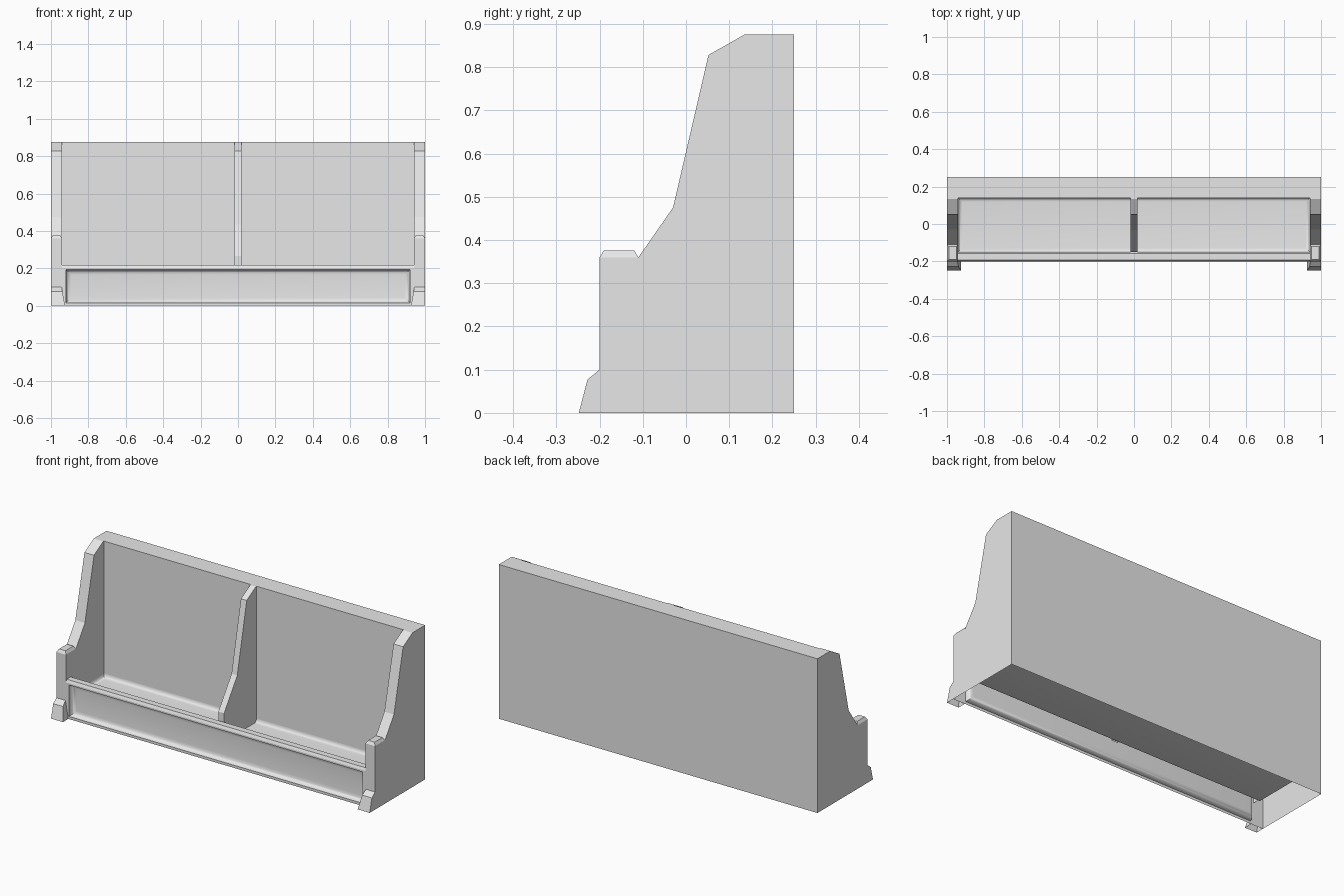
import bpy, bmesh, math
from mathutils import Vector

cube = bpy.data.objects.get("Cube")
if cube:
    bpy.data.objects.remove(cube, do_unlink=True)

GREY = (0.8, 0.8, 0.8, 1.0)
mat = bpy.data.materials.new("light_grey")
mat.use_nodes = True
mat.diffuse_color = GREY
mat.node_tree.nodes["Principled BSDF"].inputs["Base Color"].default_value = GREY

INNER = 0.94    # inner face of the side panels
FRONT = -0.2    # front of the apron
LIP = -0.15     # inner face of the front lip
BACK = 0.14     # front face of the back panel
FLOOR = 0.125   # height where walls run into the tray


def finish(name, bm, smooth=False):
    mesh = bpy.data.meshes.new(name)
    bm.to_mesh(mesh)
    bm.free()
    mesh.materials.append(mat)
    ob = bpy.data.objects.new(name, mesh)
    bpy.context.collection.objects.link(ob)
    if smooth:
        bpy.ops.object.select_all(action='DESELECT')
        ob.select_set(True)
        bpy.context.view_layer.objects.active = ob
        bpy.ops.object.shade_smooth_by_angle(angle=math.radians(35))
    return ob


def drop(bm, test):
    bm.normal_update()
    gone = [f for f in bm.faces if test(f.normal, f.calc_center_median())]
    bmesh.ops.delete(bm, geom=gone, context='FACES')


def face_towards(bm, direction):
    bm.normal_update()
    total = sum((f.normal * f.calc_area() for f in bm.faces), Vector())
    if total.dot(Vector(direction)) < 0:
        bmesh.ops.reverse_faces(bm, faces=bm.faces[:])


def bridge(bm, a, b, closed=True):
    for i in range(len(a) if closed else len(a) - 1):
        j = (i + 1) % len(a)
        bm.faces.new((a[i], a[j], b[j], b[i]))


def prism(profile, x0, x1):
    """Profile in (y, z) extruded along x, open underneath."""
    bm = bmesh.new()
    a, b = ([bm.verts.new((x, y, z)) for y, z in profile] for x in (x0, x1))
    bridge(bm, a, b)
    bm.faces.new(a)
    bm.faces.new(b)
    bmesh.ops.recalc_face_normals(bm, faces=bm.faces[:])
    drop(bm, lambda n, c: n.z < -0.99)
    return bm


def cut_at_floor(bm, test):
    """Removes wall faces hidden below the tray."""
    bmesh.ops.bisect_plane(bm, geom=bm.verts[:] + bm.edges[:] + bm.faces[:],
                           plane_co=(0, 0, FLOOR), plane_no=(0, 0, 1))
    drop(bm, lambda n, c: c.z < FLOOR and test(n))


def dish(name, rect, radius, place, direction, frame=None):
    """Rectangular recess with coved edges and an optional flat frame."""
    bm = bmesh.new()

    def loop(r, inset, depth):
        u0, u1, v0, v1 = r
        pts = ((u0 + inset, v0 + inset), (u1 - inset, v0 + inset),
               (u1 - inset, v1 - inset), (u0 + inset, v1 - inset))
        return [bm.verts.new(place(u, v, depth)) for u, v in pts]

    loops = [loop(frame, 0, 0)] if frame else []
    steps = 6
    for i in range(steps + 1):
        a = i / steps * math.pi / 2
        loops.append(loop(rect, radius * (1 - math.cos(a)), radius * math.sin(a)))
    for a, b in zip(loops, loops[1:]):
        bridge(bm, a, b)
    bm.faces.new(loops[-1])
    face_towards(bm, direction)
    return finish(name, bm, smooth=True)


# Side panels, arm caps and feet
side_profile = [(0.25, 0), (0.25, 0.875), (0.135, 0.875), (0.052, 0.828),
                (-0.03, 0.475), (-0.11, 0.36), (FRONT, 0.36), (FRONT, 0)]
foot_profile = [(FRONT, 0), (FRONT, 0.1), (-0.228, 0.077), (-0.248, 0)]
for s, label in ((1, "left"), (-1, "right")):
    bm = prism(side_profile, s * INNER, s)
    cut_at_floor(bm, lambda n: n.x * s < -0.9)
    finish(label + "_side_panel", bm)

    bm = bmesh.new()
    rings = []
    for inset, z in ((0, 0.36), (0.01, 0.376)):
        xs, ys = (INNER + inset, 1 - inset), (FRONT + inset, -0.11 - inset)
        rings.append([bm.verts.new((s * xs[i], ys[j], z))
                      for i, j in ((0, 0), (1, 0), (1, 1), (0, 1))])
    bridge(bm, *rings)
    bm.faces.new(rings[1])
    face_towards(bm, (0, 0, 1))
    bmesh.ops.recalc_face_normals(bm, faces=bm.faces[:])
    face_towards(bm, (0, 0, 1))
    finish(label + "_arm_cap", bm)

    bm = prism(foot_profile, s * 0.925, s)
    for v in bm.verts:
        if abs(v.co.x) < 0.99:
            v.co.x += s * 0.18 * v.co.z
    finish(label + "_foot", bm)

# Back panel
bm = prism([(BACK, 0), (BACK, 0.875), (0.25, 0.875), (0.25, 0)], -INNER, INNER)
drop(bm, lambda n, c: abs(n.x) > 0.9)
cut_at_floor(bm, lambda n: n.y < -0.9)
finish("back_panel", bm)

# Centre divider
finish("centre_divider", prism(
    [(BACK, 0.105), (BACK, 0.875), (0.135, 0.875), (0.052, 0.828),
     (-0.032, 0.435), (LIP, 0.265), (LIP, 0.105)], -0.018, 0.018))

# Front lip, running down into the tray
bm = bmesh.new()
lip = [(FRONT, 0.203), (-0.193, 0.218), (-0.157, 0.218), (LIP, 0.208), (LIP, FLOOR)]
bridge(bm, *([bm.verts.new((x, y, z)) for y, z in lip] for x in (-INNER, INNER)),
       closed=False)
face_towards(bm, (0, 0, 1))
finish("front_lip", bm)

# Coved tray floor and recessed front apron
dish("tray_floor", (-INNER, INNER, LIP, BACK), 0.022,
     lambda u, v, d: (u, v, FLOOR - d), (0, 0, 1))
dish("front_apron", (-0.92, 0.92, 0.015, 0.193), 0.028,
     lambda u, v, d: (u, FRONT + d, v), (0, -1, 0),
     frame=(-INNER, INNER, 0, 0.203))
